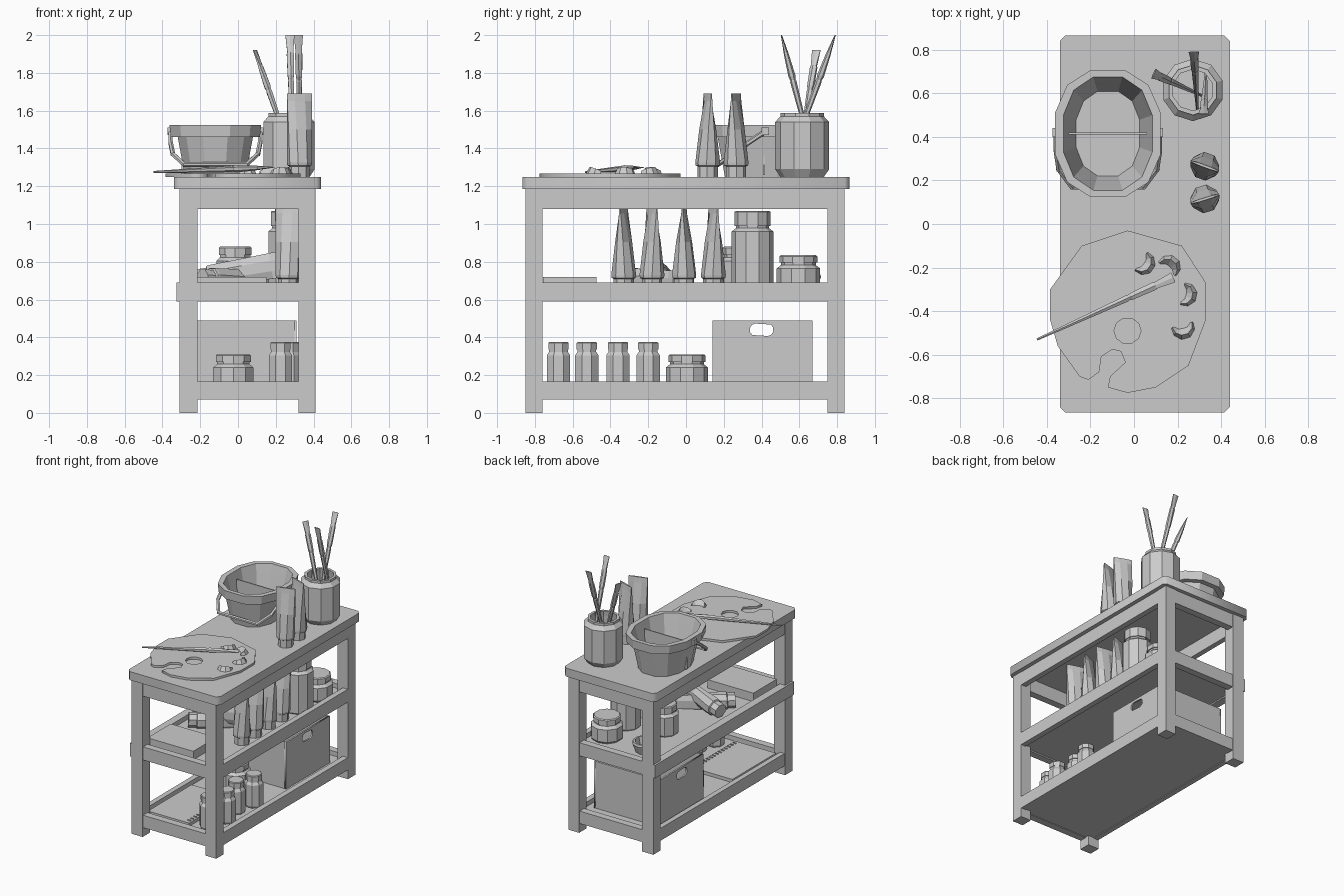
import bpy, bmesh, math
from mathutils import Vector, Matrix

if "Cube" in bpy.data.objects:
    bpy.data.objects.remove(bpy.data.objects["Cube"])


def add(name, bm, mat=Matrix()):
    bmesh.ops.recalc_face_normals(bm, faces=bm.faces)
    me = bpy.data.meshes.new(name)
    bm.to_mesh(me)
    bm.free()
    ob = bpy.data.objects.new(name, me)
    ob.matrix_world = mat
    bpy.context.collection.objects.link(ob)
    return ob


def box(name, x0, x1, y0, y1, z0, z1):
    bm = bmesh.new()
    bmesh.ops.create_cube(bm, size=1)
    for v in bm.verts:
        v.co = ((x0, x1)[v.co.x > 0], (y0, y1)[v.co.y > 0], (z0, z1)[v.co.z > 0])
    return add(name, bm)


def loft(name, rings, n, mat=Matrix(), power=1.0):
    """Rings of (z, rx, ry) bridged into a closed solid; power < 1 squares the outline."""
    bm, loops = bmesh.new(), []
    for z, rx, ry in rings:
        loop = []
        for i in range(n):
            a = (i + 0.5) * math.tau / n
            c, s = math.cos(a), math.sin(a)
            loop.append(bm.verts.new((rx * math.copysign(abs(c) ** power, c),
                                      ry * math.copysign(abs(s) ** power, s), z)))
        loops.append(loop)
    for a, b in zip(loops, loops[1:]):
        for i in range(n):
            j = (i + 1) % n
            bm.faces.new((a[i], a[j], b[j], b[i]))
    bm.faces.new(loops[0])
    bm.faces.new(loops[-1])
    return add(name, bm, mat)


def plate(name, outlines, thick, mat=Matrix()):
    """Flat plate from outlines; inner outlines become holes."""
    cu = bpy.data.curves.new(name, 'CURVE')
    cu.dimensions, cu.fill_mode, cu.extrude = '2D', 'BOTH', thick / 2
    for pts in outlines:
        sp = cu.splines.new('POLY')
        sp.points.add(len(pts) - 1)
        for p, q in zip(sp.points, pts):
            p.co = (q[0], q[1], 0, 1)
        sp.use_cyclic_u = True
    tmp = bpy.data.objects.new(name + "_curve", cu)
    bpy.context.collection.objects.link(tmp)
    me = bpy.data.meshes.new_from_object(tmp.evaluated_get(bpy.context.evaluated_depsgraph_get()))
    bpy.data.objects.remove(tmp)
    bm = bmesh.new()
    bm.from_mesh(me)
    bmesh.ops.remove_doubles(bm, verts=bm.verts, dist=1e-4)
    return add(name, bm, mat)


def aim(a, b, roll=0):
    d = Vector(b) - Vector(a)
    return (Matrix.Translation(a) @ d.to_track_quat('Z', 'Y').to_matrix().to_4x4()
            @ Matrix.Rotation(roll, 4, 'Z')), d.length


def brush(name, a, b, roll=0):
    m, h = aim(a, b, roll)
    loft(name, [(0, .006, .006), (h * .3, .011, .011), (h * .66, .017, .017), (h * .67, .014, .014),
                (h * .70, .019, .019), (h * .86, .022, .013), (h * .87, .018, .012), (h, .028, .003)], 6, m)


def tube(name, mat):
    loft(name, [(0, .054, .054), (.055, .054, .054), (.06, .064, .064), (.075, .066, .066),
                (.25, .070, .042), (.40, .074, .012), (.44, .075, .006)], 8, mat)


def jar(name, x, y, z, r, h, lid, n=8):
    t = z + h - lid
    loft(name, [(z, r * .9, r * .9), (z + .015, r, r), (t - .03, r, r), (t - .012, r * .8, r * .8),
                (t, r * .8, r * .8), (t, r * .87, r * .87), (z + h - .006, r * .87, r * .87),
                (z + h, r * .8, r * .8)], n, Matrix.Translation((x, y, 0)))


# Table top with clipped corners
X, Y, c = .39, .865, .025
plate("table_top", [[(X - c, -Y), (X, -Y + c), (X, Y - c), (X - c, Y), (-X + c, Y), (-X, Y - c),
                     (-X, -Y + c), (-X + c, -Y)]], .065, Matrix.Translation((.05, 0, 1.2175)))

# Legs
for x0, x1 in ((-.31, -.215), (.32, .41)):
    for y0, y1 in ((-.85, -.76), (.75, .84)):
        box("leg", x0, x1, y0, y1, 0, 1.19)

# Aprons and shelf rails
for z0, z1 in ((1.08, 1.19), (.59, .69), (.07, .165)):
    for y0, y1 in ((-.845, -.79), (.78, .835)):
        box("end_rail", -.25, .36, y0, y1, z0, z1)
    out = -.325 if z0 == .59 else -.305
    e = .848 if z0 == .59 else .79
    box("left_rail", out, -.265, -e, e - .01, z0, z1)
    box("right_rail", .365, .408, -.79, .78, z0, z1)
box("middle_shelf", -.28, .38, -.82, .81, .60, .655)
box("bottom_shelf", -.28, .38, -.82, .81, .075, .13)

# Wash bucket: hollow oval with rim band and divider
bx, by = -.12, .415
loft("wash_bucket", [(1.25, .165, .215), (1.46, .205, .255), (1.46, .243, .295), (1.525, .25, .30),
                     (1.525, .21, .268), (1.46, .195, .25), (1.27, .15, .20)], 12,
     Matrix.Translation((bx, by, 0)), .85)
box("bucket_divider", bx - .18, bx + .18, by - .004, by + .004, 1.26, 1.475)

# Bucket handle, hanging forward
half = [(.238, .42, 1.49), (.237, .33, 1.43), (.225, .25, 1.37), (.165, .17, 1.315)]
path = [(bx - x, y, z) for x, y, z in half] + [(bx + x, y, z) for x, y, z in reversed(half)]
for a, b in zip(path, path[1:]):
    m, h = aim(a, b)
    loft("bucket_handle", [(-.005, .013, .013), (h + .005, .013, .013)], 6, m)
for s in (-1, 1):
    box("handle_ear", bx + s * .24 - .014, bx + s * .24 + .014, .40, .44, 1.47, 1.51)

# Brush jar and standing brushes
loft("brush_jar", [(1.25, .115, .115), (1.29, .143, .143), (1.54, .143, .143), (1.57, .115, .115),
                   (1.588, .115, .115), (1.588, .095, .095), (1.55, .10, .10), (1.28, .115, .115)], 10,
     Matrix.Translation((.27, .615, 0)))
brush("standing_brush", (.31, .59, 1.28), (.09, .69, 1.92))
brush("standing_brush", (.29, .53, 1.28), (.275, .79, 2.0))
brush("standing_brush", (.33, .69, 1.28), (.32, .505, 2.0))

# Paint tubes on the table and the middle shelf
for i, y in enumerate((.115, .265)):
    tube("table_paint_tube", Matrix.Translation((.325, y, 1.25)) @ Matrix.Rotation((.3, -.35)[i], 4, 'Z'))
for i, y in enumerate((-.33, -.18, -.01, .145)):
    tube("shelf_paint_tube", Matrix.Translation((.265, y, .655)) @ Matrix.Rotation((-.3, .4, -.15, .35)[i], 4, 'Z'))
tube("lying_paint_tube", aim((-.19, -.33, .71), (.14, -.08, .685), math.pi / 2)[0])
tube("lying_paint_tube", aim((-.21, -.12, .71), (.13, -.19, .77), math.pi / 2)[0])

# Palette with thumb hole and finger notch
outline = [(-.03, -.03), (.22, -.10), (.33, -.27), (.33, -.44), (.25, -.65), (.10, -.75), (-.03, -.775),
           (-.12, -.75), (-.11, -.70), (-.04, -.635), (-.06, -.585), (-.10, -.575), (-.15, -.61),
           (-.16, -.68), (-.21, -.715), (-.25, -.70), (-.35, -.56), (-.385, -.44), (-.385, -.30), (-.24, -.10)]
hole = [(-.03 + .062 * math.cos(i * math.tau / 10), -.49 + .06 * math.sin(i * math.tau / 10)) for i in range(10)]
plate("palette", [outline, hole], .017, Matrix.Translation((0, 0, 1.2585)))

# Paint dabs: crescents on the palette
for x, y, turn in ((.03, -.17, -.6), (.15, -.21, .9), (.22, -.32, -.2), (.22, -.46, -1.3)):
    bm = bmesh.new()
    rows = []
    for i in range(6):
        a, w = -1.5 + i * .6, .008 + .02 * math.sin(math.pi * i / 5)
        rows.append([bm.verts.new(((.045 + o * w) * math.cos(a), (.045 + o * w) * math.sin(a), z))
                     for o, z in ((1, 0), (.2, .01 + w), (-1, 0))])
    for a, b in zip(rows, rows[1:]):
        for k in range(3):
            bm.faces.new((a[k], a[(k + 1) % 3], b[(k + 1) % 3], b[k]))
    bm.faces.new(rows[0])
    bm.faces.new(rows[-1])
    add("paint_dab", bm, Matrix.Translation((x, y, 1.264)) @ Matrix.Rotation(turn, 4, 'Z'))
brush("palette_brush", (-.445, -.53, 1.275), (.18, -.245, 1.30), math.pi / 2 * 0)

# Middle shelf jars and book
jar("tall_bottle", .265, .352, .655, .11, .415, .08, 10)
jar("paint_pot", .255, .595, .655, .115, .18, .04, 10)
jar("small_jar", -.015, .285, .655, .105, .225, .045, 10)
loft("open_cup", [(.655, .07, .07), (.72, .095, .095), (.735, .09, .09), (.735, .075, .075), (.67, .06, .06)],
     10, Matrix.Translation((-.09, .62, 0)))
box("book", -.24, .15, -.757, -.475, .655, .72)

# Bottom shelf jars and sketchbook with binding
for x, y in ((.225, -.675), (.27, -.525), (.235, -.36), (.275, -.20)):
    jar("paint_jar", x, y, .13, .067, .245, .04)
jar("wide_jar", -.025, .005, .13, .112, .18, .04, 10)
box("sketchbook", -.24, .11, -.75, -.22, .13, .155)
for i in range(14):
    y = -.72 + i * .036
    box("book_ring", .075, .10, y, y + .008, .155, .162)

# Hollow storage box with hand holes in the long sides
grip = [(.40 + .033 * (1 if math.cos(a) > 0 else -1) + .03 * math.cos(a), .44 + .033 * math.sin(a))
        for a in (i * math.tau / 10 + math.pi / 10 + .05 for i in range(10))]
side = [(.14, .13), (.67, .13), (.67, .49), (.14, .49)]
stand = Matrix(((0, 0, 1, 0), (1, 0, 0, 0), (0, 1, 0, 0), (0, 0, 0, 1)))
for x in (-.24, .305):
    plate("storage_box_side", [side, grip], .012, Matrix.Translation((x, 0, 0)) @ stand)
for y in (.14, .658):
    box("storage_box_end", -.24, .305, y, y + .012, .13, .49)
box("storage_box_floor", -.24, .305, .14, .67, .13, .142)
